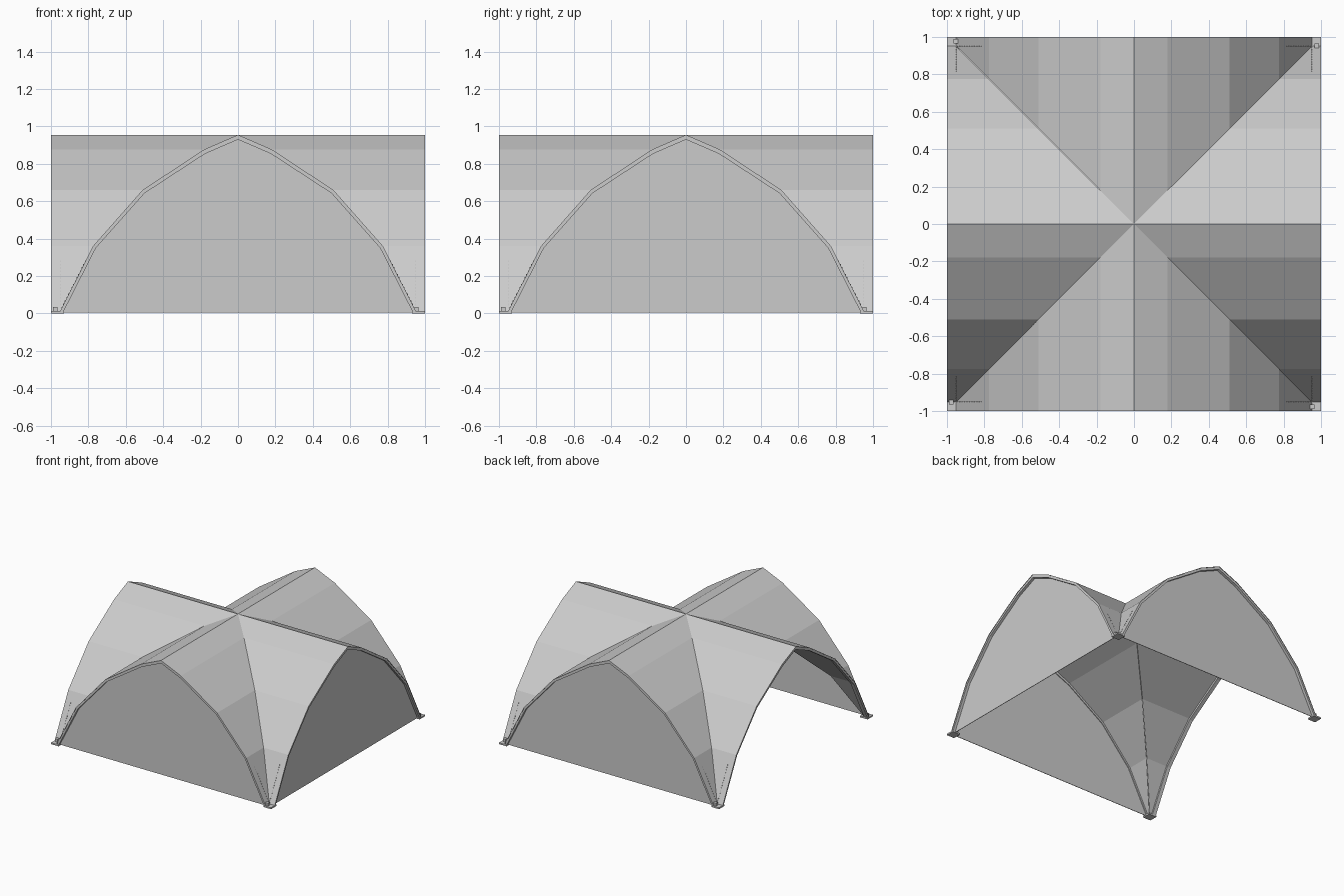
import bpy, math
from mathutils import Matrix, Vector

old = bpy.data.objects.get("Cube")
if old:
    bpy.data.objects.remove(old, do_unlink=True)

# Arch profile from the crown down to the foot: (distance from centre, height)
ARCH = [(0, .955), (.18, .877), (.51, .66), (.775, .36), (.955, .004)]


def material(name, rgb):
    m = bpy.data.materials.new(name)
    m.use_nodes = True
    m.diffuse_color = (*rgb, 1)
    m.node_tree.nodes["Principled BSDF"].inputs["Base Color"].default_value = (*rgb, 1)
    return m


canvas = material("light grey canvas", (.6, .6, .6))


def make(name, verts, faces, turn=0):
    me = bpy.data.meshes.new(name)
    me.from_pydata(verts, [], faces)
    me.transform(Matrix.Rotation(turn, 4, 'Z'))
    me.materials.append(canvas)
    ob = bpy.data.objects.new(name, me)
    bpy.context.collection.objects.link(ob)
    return ob


def box(lo, hi):
    verts = [(x, y, z) for x in (lo[0], hi[0]) for y in (lo[1], hi[1]) for z in (lo[2], hi[2])]
    return verts, [(0, 1, 3, 2), (4, 6, 7, 5), (0, 4, 5, 1), (2, 3, 7, 6), (0, 2, 6, 4), (1, 5, 7, 3)]


def full_arch(sx=1, sz=1):
    half = [(x * sx, z * sz) for x, z in ARCH]
    return [(-x, z) for x, z in reversed(half[1:])] + half


# Names by quarter turn, starting from the front
SIDES = ["front", "left", "back", "right"]

for k, side in enumerate(SIDES):
    turn = k * math.pi / 2

    # Roof gore: half of a vault, running from the valleys out to the open end
    pts = full_arch()
    verts = [(x, -abs(x), z) for x, z in pts] + [(x, -1, z) for x, z in pts]
    n = len(pts)
    faces = [(i, n + i, n + i + 1, i + 1) for i in range(n - 1)]
    roof = make(side + "_roof_vault", verts, faces, turn)
    sheet = roof.modifiers.new("sheet", 'SOLIDIFY')
    sheet.thickness = .004
    sheet.offset = -1

    # Arched frame under the roof edge
    outer, inner = full_arch(.997, .996), full_arch(.98, .973)
    verts = [(x, y, z) for ring, y in ((outer, -.997), (inner, -.997), (inner, -.965), (outer, -.965))
             for x, z in ring]
    faces = [(r * n + i, (r + 1) % 4 * n + i, (r + 1) % 4 * n + i + 1, r * n + i + 1)
             for r in range(4) for i in range(n - 1)]
    faces += [(0, 3 * n, 2 * n, n), (n - 1, 2 * n - 1, 3 * n - 1, 4 * n - 1)]
    make(side + "_arch_frame", verts, faces, turn)

    # Flat end wall; the right side is the open entrance
    if side != "right":
        ring = full_arch(.99, .985)
        wall = make(side + "_wall", [(x, -.975, max(z, 0)) for x, z in ring],
                    [tuple(range(n))[::-1]], turn)
        wall.modifiers.new("sheet", 'SOLIDIFY').thickness = .004

    # Foot plate and short post at each corner
    make(side + "_foot_plate", *box((.93, -1, 0), (1, -.93, .012)), turn)
    make(side + "_foot_post", *box((.94, -.99, .012), (.965, -.965, .035)), turn)

    # Row of eyelets up the lower roof panel at both ends
    (x0, z0), (x1, z1) = ARCH[-1], ARCH[-2]
    for s, end in ((1, "a"), (-1, "b")):
        verts, faces = [], []
        for i in range(16):
            t = .02 + i * .05
            c = Vector((s * (x0 + (x1 - x0) * t), -.95, z0 + (z1 - z0) * t))
            h = Vector((.002, .002, .005))
            bv, bf = box(c - h, c + h)
            faces += [tuple(len(verts) + j for j in f) for f in bf]
            verts += bv
        make(f"{side}_eyelets_{end}", verts, faces, turn)
